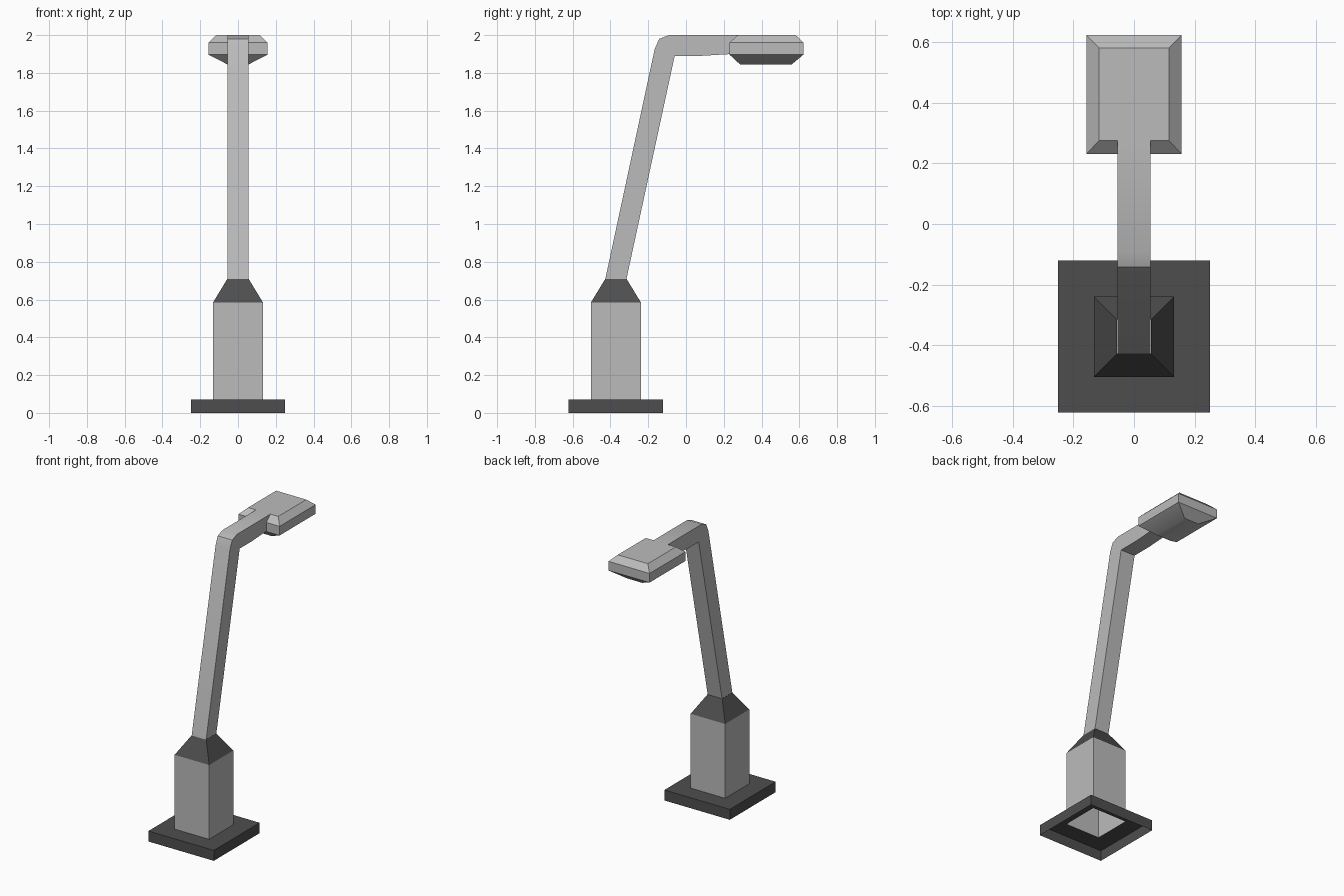
import bpy, bmesh, math

if "Cube" in bpy.data.objects:
    bpy.data.objects.remove(bpy.data.objects["Cube"])


def material(name, v):
    m = bpy.data.materials.new(name)
    m.diffuse_color = (v, v, v, 1)
    m.use_nodes = True
    m.node_tree.nodes["Principled BSDF"].inputs["Base Color"].default_value = m.diffuse_color
    return m


LIGHT = material("light grey", 0.5)
DARK = material("dark grey", 0.076)


def finish(name, bm, mat):
    # smooth shading, keeping edges above 30 degrees sharp
    bmesh.ops.recalc_face_normals(bm, faces=bm.faces[:])
    for f in bm.faces:
        f.smooth = True
    for e in bm.edges:
        e.smooth = len(e.link_faces) == 2 and e.calc_face_angle(0) < math.radians(30)
    me = bpy.data.meshes.new(name)
    bm.to_mesh(me)
    bm.free()
    me.materials.append(mat)
    ob = bpy.data.objects.new(name, me)
    bpy.context.collection.objects.link(ob)
    return ob


def loft(name, rings, mat, cap_bottom=False, cap_top=False):
    # rectangular rings (half width, y min, y max, z) joined from bottom to top
    bm = bmesh.new()
    loops = [[bm.verts.new(p) for p in
              ((-h, a, z), (h, a, z), (h, b, z), (-h, b, z))]
             for h, a, b, z in rings]
    for lo, hi in zip(loops, loops[1:]):
        for i in range(4):
            j = (i + 1) % 4
            bm.faces.new((lo[i], lo[j], hi[j], hi[i]))
    if cap_bottom:
        bm.faces.new(loops[0][::-1])
    if cap_top:
        bm.faces.new(loops[-1])
    return finish(name, bm, mat)


def square(half, z, cy=-0.371):
    return (half, cy - half, cy + half, z)


# hollow foot: open underneath, with a square hole under the post
loft("base_plate", [square(0.25, 0), square(0.25, 0.072), square(0.132, 0.072)], DARK)
loft("post_box", [square(0.132, 0.072), square(0.132, 0.585)], LIGHT)
loft("post_collar", [square(0.132, 0.585), square(0.056, 0.71)], DARK)

# leaning pole and arm: side profile (y, z) with open ends, extruded across x
outer = [(-0.427, 0.71), (-0.166, 1.925), (-0.142, 1.98), (-0.09, 2.0), (0.276, 2.0)]
inner = [(-0.315, 0.71), (-0.06, 1.89), (0.075, 1.89), (0.276, 1.902)]
bm = bmesh.new()
sides = [([bm.verts.new((x, y, z)) for y, z in outer],
          [bm.verts.new((x, y, z)) for y, z in inner]) for x in (-0.055, 0.055)]
for o, i in sides:
    bm.faces.new(o + i[::-1])
for k in (0, 1):
    left, right = sides[0][k], sides[1][k]
    for n in range(len(left) - 1):
        bm.faces.new((left[n], right[n], right[n + 1], left[n + 1]))
finish("pole_arm", bm, LIGHT)

# lamp head with bevelled top and tapered underside
loft("lamp_head", [(0.056, 0.286, 0.56, 1.845), (0.157, 0.23, 0.622, 1.897),
                   (0.157, 0.23, 0.622, 1.96), (0.115, 0.275, 0.58, 2.0)],
     LIGHT, True, True)
